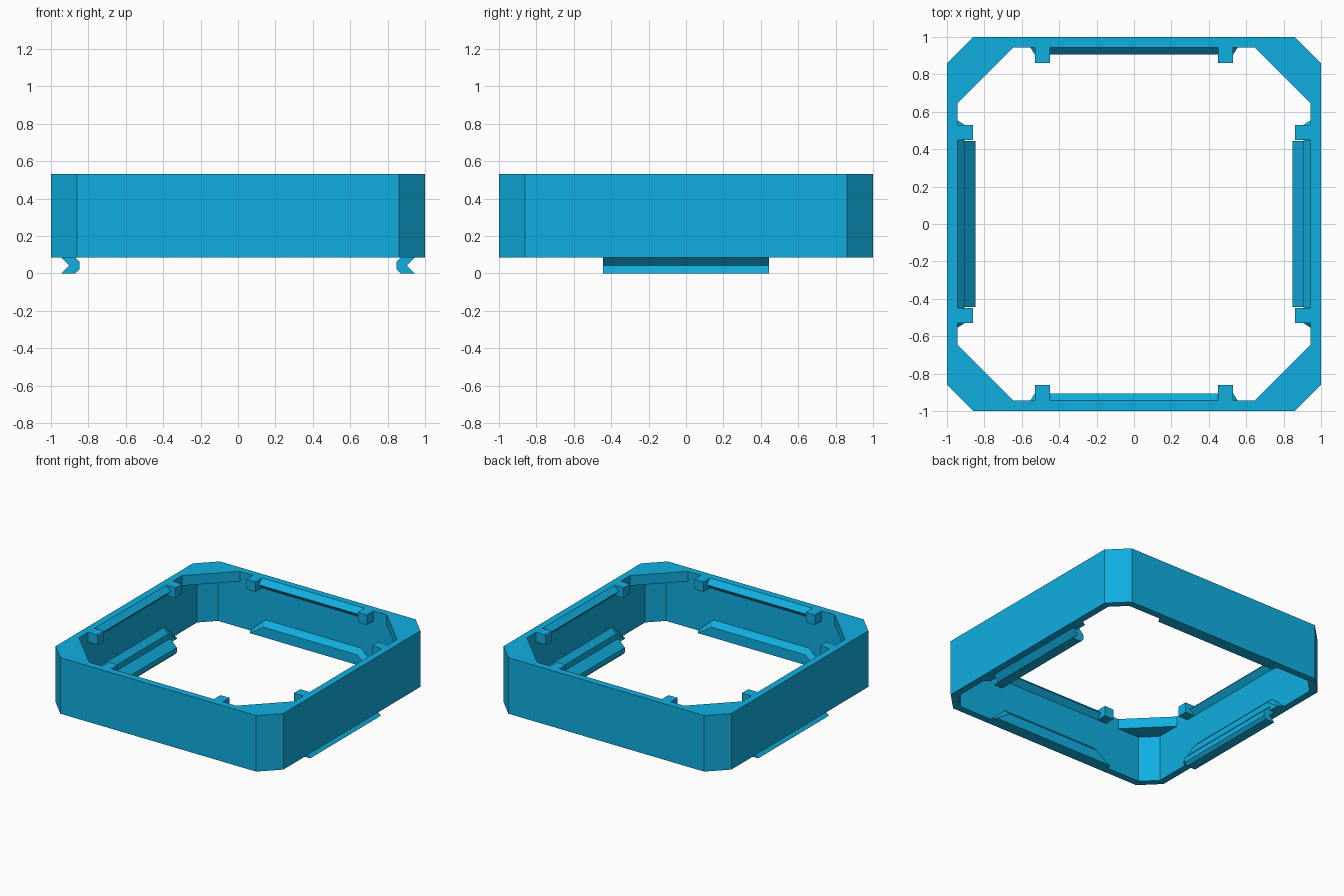
import bpy, bmesh
from math import pi
from mathutils import Matrix, Vector

if "Cube" in bpy.data.objects:
    bpy.data.objects.remove(bpy.data.objects["Cube"])

Z0, Z1 = 0.085, 0.53      # wall bottom and top
IN = 0.945                # inner wall face

mat = bpy.data.materials.new("blue_plastic")
mat.diffuse_color = (0.005, 0.43, 0.75, 1)
mat.use_nodes = True
mat.node_tree.nodes["Principled BSDF"].inputs["Base Color"].default_value = mat.diffuse_color


def finish(name, bm, quarter=0):
    """Turn a bmesh into an object, rotated by quarter turns about z."""
    bmesh.ops.recalc_face_normals(bm, faces=bm.faces)
    bm.transform(Matrix.Rotation(quarter * pi / 2, 4, 'Z'))
    me = bpy.data.meshes.new(name)
    bm.to_mesh(me)
    bm.free()
    me.materials.append(mat)
    ob = bpy.data.objects.new(name, me)
    bpy.context.collection.objects.link(ob)
    return ob


def prism(name, pts, vec, quarter=0):
    """Extrude a planar outline along a vector."""
    bm = bmesh.new()
    a = [bm.verts.new(p) for p in pts]
    b = [bm.verts.new(Vector(p) + Vector(vec)) for p in pts]
    bm.faces.new(a)
    bm.faces.new(b[::-1])
    for i in range(len(a)):
        j = (i + 1) % len(a)
        bm.faces.new((a[i], a[j], b[j], b[i]))
    return finish(name, bm, quarter)


def rail(name, profile, half, quarter):
    """Extrude an (x, z) profile along y, centred."""
    return prism(name, [(x, -half, z) for x, z in profile],
                 (0, 2 * half, 0), quarter)


def octagon(r, c):
    """Square of half-size r whose corners are cut at c."""
    return [(r, -c), (r, c), (c, r), (-c, r),
            (-r, c), (-r, -c), (-c, -r), (c, -r)]


# Chamfered square frame wall
bm = bmesh.new()
loops = [[bm.verts.new((x, y, z)) for x, y in octagon(r, c)]
         for r, c, z in ((1, 0.86, Z0), (1, 0.86, Z1),
                         (IN, 0.837, Z1), (IN, 0.837, Z0))]
for k in range(4):
    p, q = loops[k], loops[(k + 1) % 4]
    for i in range(8):
        j = (i + 1) % 8
        bm.faces.new((p[i], p[j], q[j], q[i]))
finish("frame_wall", bm)

for k in range(4):
    # Triangular plate across each top corner
    plate = [(0.645, IN), (IN, 0.645), (IN, 0.837), (0.837, IN)]
    prism(f"corner_plate_{k}", [(x, y, Z1 - 0.08) for x, y in plate],
          (0, 0, 0.08), k)

    # V ridge near the top of each wall, with a stop block at either end
    rail(f"top_ridge_{k}", [(IN, Z1), (0.905, Z1 - 0.04), (IN, Z1 - 0.08)],
         0.45, k)
    for s in (-1, 1):
        block = [(0.862, s * 0.45), (IN, s * 0.45),
                 (IN, s * 0.53), (0.862, s * 0.53)]
        prism(f"stop_block_{k}_{s}", [(x, y, Z1 - 0.08) for x, y in block],
              (0, 0, 0.08), k)

    # Tapered ledge along the bottom of each wall
    bm = bmesh.new()
    for x, y, z in ((IN, 0.555, Z0), (IN, 0.42, 0.205),
                    (0.905, 0.53, Z0), (0.905, 0.41, 0.165)):
        for s in (-1, 1):
            bm.verts.new((x, s * y, z))
    bmesh.ops.convex_hull(bm, input=bm.verts)
    bmesh.ops.dissolve_limit(bm, angle_limit=0.01, verts=bm.verts,
                             edges=bm.edges)
    finish(f"bottom_ledge_{k}", bm, k)

# Grooved snap clips hanging below the left and right walls
clip = [(IN, Z0), (0.902, 0.043), (IN, 0), (0.87, 0), (0.848, 0.022),
        (0.848, 0.062), (0.905, 0.119), (IN, 0.119)]
for k, side in ((0, "right"), (2, "left")):
    rail(f"{side}_snap_clip", clip, 0.443, k)
